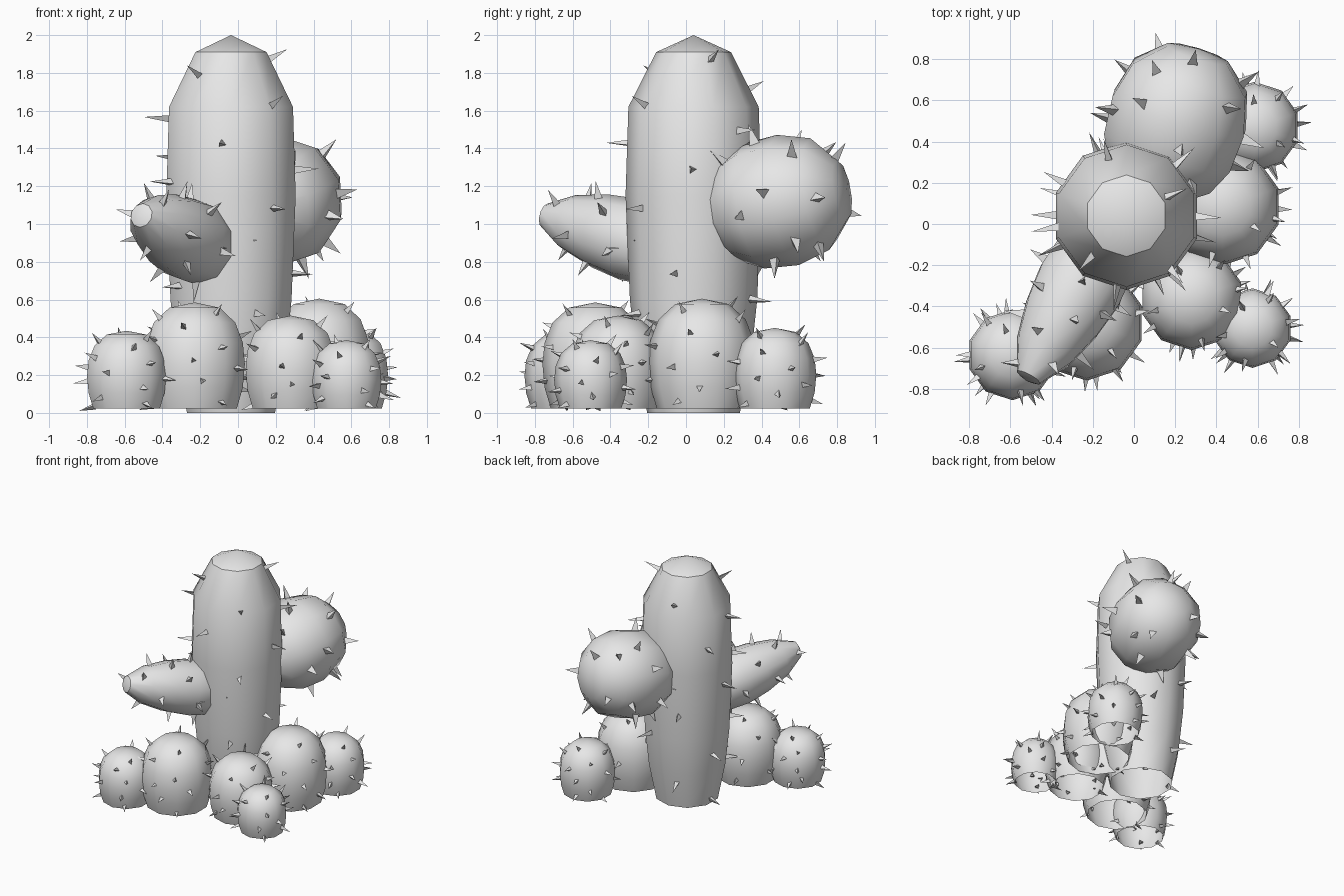
import bpy
import bmesh
import math
import random
from mathutils import Vector

if "Cube" in bpy.data.objects:
    bpy.data.objects.remove(bpy.data.objects["Cube"])

random.seed(4)
SIDES = 10
GOLDEN = math.radians(137.5)

grey = bpy.data.materials.new("plain_grey")
grey.diffuse_color = (0.8, 0.8, 0.8, 1)
grey.use_nodes = True
grey.node_tree.nodes["Principled BSDF"].inputs["Base Color"].default_value = grey.diffuse_color


def finish(bm, name, smooth):
    mesh = bpy.data.meshes.new(name)
    bm.to_mesh(mesh)
    bm.free()
    mesh.materials.append(grey)
    ob = bpy.data.objects.new(name, mesh)
    bpy.context.collection.objects.link(ob)
    if smooth:
        bpy.ops.object.select_all(action='DESELECT')
        ob.select_set(True)
        bpy.context.view_layer.objects.active = ob
        bpy.ops.object.shade_smooth_by_angle(angle=math.radians(38))


def add_spines(name, base, rot, profile, count, length, width):
    """Scatter three-sided spines in a spiral over a turned profile."""
    # surface area of every profile segment, for even spacing
    segs = [(Vector(a), Vector(b)) for a, b in zip(profile, profile[1:])]
    areas = [(b - a).length * (a.x + b.x) for a, b in segs]
    total = sum(areas)
    bm = bmesh.new()
    for k in range(count):
        left = (k + 0.5) / count * total
        i = 0
        while i < len(areas) - 1 and left > areas[i]:
            left -= areas[i]
            i += 1
        a, b = segs[i]
        p = a.lerp(b, min(left / areas[i], 1))
        slope = (b - a).normalized()
        ang = k * GOLDEN + random.uniform(-0.3, 0.3)
        c, s = math.cos(ang), math.sin(ang)
        normal = rot @ Vector((slope.y * c, slope.y * s, -slope.x))
        root = base + rot @ Vector((p.x * c, p.x * s, p.y)) - normal * 0.02
        tip = root + normal * (length * random.uniform(0.85, 1.15) + 0.02)
        turn = normal.to_track_quat('Z', 'Y')
        t0 = random.uniform(0, math.tau)
        ring = []
        for j in range(3):
            t = t0 + j * math.tau / 3
            ring.append(bm.verts.new(root + turn @ Vector((math.cos(t), math.sin(t), 0)) * width))
        top = bm.verts.new(tip)
        for j in range(3):
            bm.faces.new((ring[j], ring[(j + 1) % 3], top))
    finish(bm, name, False)


def stem(name, base, axis, profile, spines, length, width, first=0):
    """Turned open-bottomed stem; profile is (radius, distance), ending on the axis."""
    base = Vector(base)
    rot = Vector(axis).to_track_quat('Z', 'Y')
    bm = bmesh.new()
    rings = []
    for r, h in profile[:-1]:
        rings.append([bm.verts.new(base + rot @ Vector((
            r * math.cos((i + 0.5) * math.tau / SIDES),
            r * math.sin((i + 0.5) * math.tau / SIDES), h))) for i in range(SIDES)])
    tip = bm.verts.new(base + rot @ Vector((0, 0, profile[-1][1])))
    for lo, hi in zip(rings, rings[1:]):
        for i in range(SIDES):
            j = (i + 1) % SIDES
            bm.faces.new((lo[i], lo[j], hi[j], hi[i]))
    for i in range(SIDES):
        bm.faces.new((rings[-1][i], rings[-1][(i + 1) % SIDES], tip))
    finish(bm, name, True)
    # spines keep clear of the cap and of any buried root
    add_spines(name + "_spines", base, rot, profile[first:-1], spines, length, width)


# tall central column
stem("column", (-0.037, 0.04, 0), (0, 0, 1),
     [(0.245, 0), (0.305, 0.3), (0.337, 0.6), (0.36, 1.15), (0.345, 1.62), (0.198, 1.91), (0, 2.0)],
     26, 0.11, 0.024)

# slim front arm and fat back arm, each with a root buried in the column
stem("front_arm", (-0.17, -0.13, 0.87), (-0.35, -0.63, 0.18),
     [(0.12, -0.12), (0.205, 0), (0.222, 0.2), (0.20, 0.38), (0.15, 0.57), (0.065, 0.725), (0, 0.745)],
     18, 0.09, 0.028, first=1)
stem("back_arm", (0.115, 0.20, 1.065), (0.185, 0.60, 0.11),
     [(0.08, -0.10), (0.27, 0.04), (0.335, 0.17), (0.35, 0.36), (0.30, 0.54), (0.16, 0.665), (0, 0.69)],
     20, 0.09, 0.034, first=1)

# round pups around the foot: x, y, radius, top height
pups = [(-0.59, -0.635, 0.22, 0.435), (-0.23, -0.48, 0.28, 0.585),
        (0.28, -0.36, 0.252, 0.515), (0.575, -0.505, 0.193, 0.385),
        (0.43, 0.085, 0.285, 0.605), (0.585, 0.47, 0.22, 0.45)]
shape = [(0.84, 0), (0.96, 0.2), (1.0, 0.42), (0.96, 0.62), (0.81, 0.81), (0.5, 0.95), (0, 1)]
for n, (x, y, r, top) in enumerate(pups, 1):
    stem(f"pup_{n}", (x, y, 0.022), (0, 0, 1),
         [(a * r, b * (top - 0.022)) for a, b in shape], 24, 0.065, 0.021)
